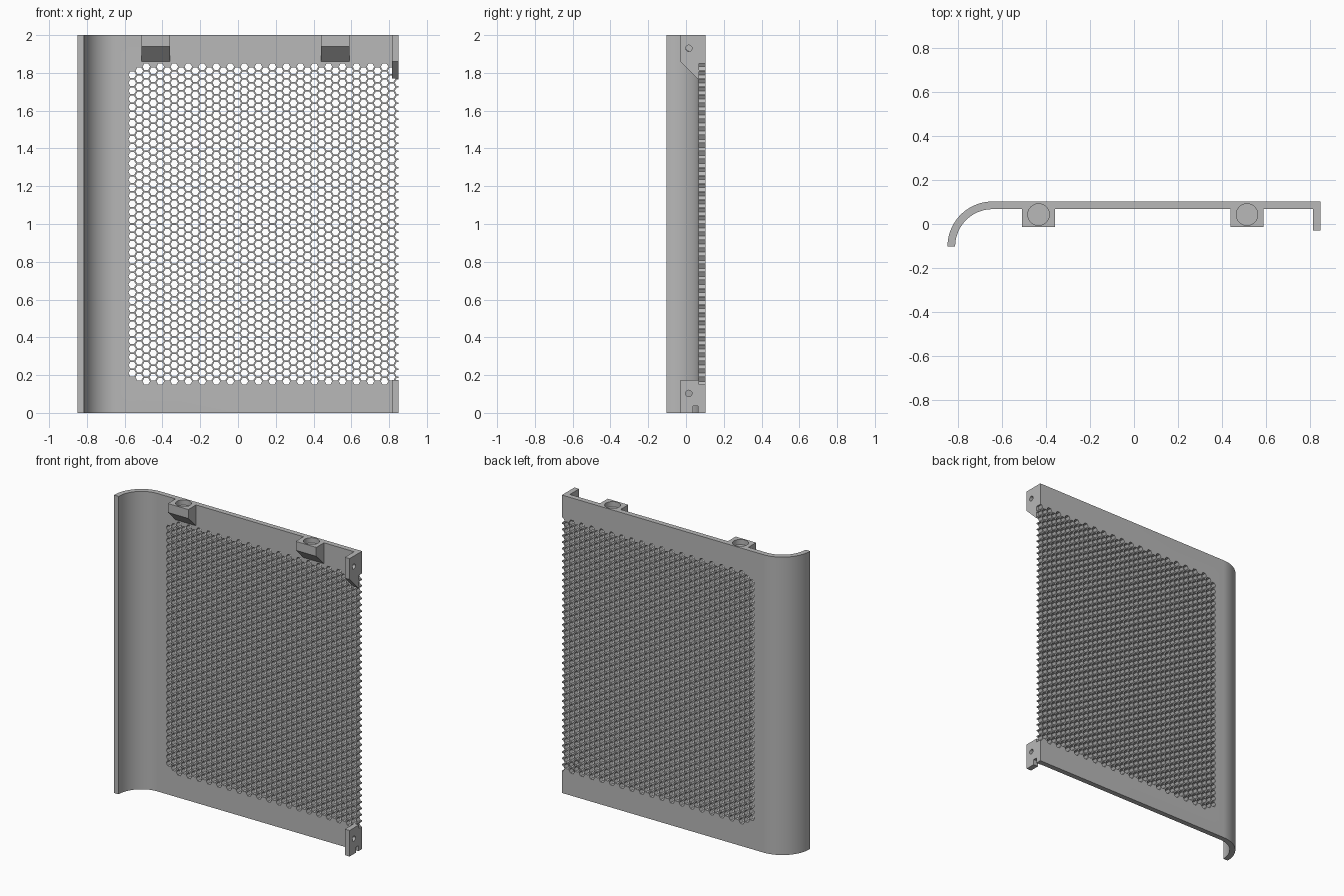
import bpy, bmesh
from math import sin, cos, pi
from mathutils import Vector

cube = bpy.data.objects.get("Cube")
if cube:
    bpy.data.objects.remove(cube, do_unlink=True)

grey = bpy.data.materials.new("matte grey")
grey.use_nodes = True
grey.diffuse_color = (0.48, 0.48, 0.48, 1)
grey.node_tree.nodes["Principled BSDF"].inputs["Base Color"].default_value = (0.48, 0.48, 0.48, 1)

RIGHT, BACK, FRONT = 0.85, 0.1025, 0.0675   # panel edge and panel faces
PITCH_X, PITCH_Z, HOLE_R = 0.0371, 0.0427, 0.02


def prisms(name, shapes):
    """One object from (outline points, extrusion vector) pairs."""
    bm = bmesh.new()
    for points, direction in shapes:
        face = bm.faces.new([bm.verts.new(p) for p in points])
        result = bmesh.ops.extrude_face_region(bm, geom=[face], use_keep_orig=True)
        verts = [v for v in result["geom"] if isinstance(v, bmesh.types.BMVert)]
        bmesh.ops.translate(bm, verts=verts, vec=Vector(direction))
    bmesh.ops.recalc_face_normals(bm, faces=bm.faces[:])
    mesh = bpy.data.meshes.new(name)
    bm.to_mesh(mesh)
    bm.free()
    mesh.materials.append(grey)
    obj = bpy.data.objects.new(name, mesh)
    bpy.context.collection.objects.link(obj)
    return obj


def ring(count, radius):
    return [(radius * cos(2 * pi * i / count), radius * sin(2 * pi * i / count))
            for i in range(count)]


def select(obj):
    bpy.ops.object.select_all(action="DESELECT")
    obj.select_set(True)
    bpy.context.view_layer.objects.active = obj


def cut(obj, shapes):
    """Subtract prisms from an object, then discard the cutter."""
    cutter = prisms("cutter", shapes)
    cutter.hide_render = True
    mod = obj.modifiers.new("cut", "BOOLEAN")
    mod.operation, mod.solver, mod.object = "DIFFERENCE", "MANIFOLD", cutter
    select(obj)
    bpy.ops.object.modifier_apply(modifier=mod.name)
    bpy.data.objects.remove(cutter, do_unlink=True)


def smooth(obj):
    select(obj)
    bpy.ops.object.shade_smooth_by_angle(angle=pi / 7)


# Round pockets open at the top edge
pockets = [([(x + a, 0.043 + b, 1.965) for a, b in ring(40, 0.049)], (0, 0, 0.1))
           for x in (-0.435, 0.515)]

# Panel with a quarter-round left side
def arc(radius):
    return [(-0.645 - radius * cos(t), -BACK + radius * sin(t), 0)
            for t in (i * pi / 48 for i in range(25))]

outline = arc(0.205) + [(RIGHT, BACK, 0), (RIGHT, FRONT, 0)] + arc(0.17)[::-1]
panel = prisms("perforated_panel", [(outline, (0, 0, 2))])

# Honeycomb of hexagonal holes, running out through the right edge
holes = []
for col in range(39):
    count = 38 if col == 0 else 40 - col % 2
    for row in range(count):
        x = RIGHT - (38 - col) * PITCH_X
        z = 1 + (row - (count - 1) / 2) * PITCH_Z
        holes.append(([(x + a, 0.03, z + b) for a, b in ring(6, HOLE_R)], (0, 0.1, 0)))
cut(panel, holes)
cut(panel, pockets)
smooth(panel)

# Two blocks with sloping undersides holding the pockets
for name, x, pocket in (("left_block", 0.515, pockets[1]), ("right_block", -0.435, pockets[0])):
    side = [(-0.014, 2), (FRONT, 2), (FRONT, 1.86), (-0.014, 1.94)]
    block = prisms(name, [([(x - 0.076, y, z) for y, z in side], (0.152, 0, 0))])
    cut(block, [pocket])
    smooth(block)

# Side tabs with screw holes
tabs = {
    "upper_tab": ([(FRONT, 2), (-0.03, 2), (-0.03, 1.86), (0.06, 1.77), (FRONT, 1.77)], 1.93),
    "lower_tab": ([(FRONT, 0.175), (-0.03, 0.175), (-0.03, 0), (0.038, 0), (0.038, 0.036),
                   (0.064, 0.036), (0.064, 0), (FRONT, 0)], 0.103),
}
for name, (side, z) in tabs.items():
    tab = prisms(name, [([(0.815, a, b) for a, b in side], (RIGHT - 0.815, 0, 0))])
    cut(tab, [([(0.75, 0.015 + a, z + b) for a, b in ring(24, 0.017)], (0.2, 0, 0))])
    smooth(tab)
